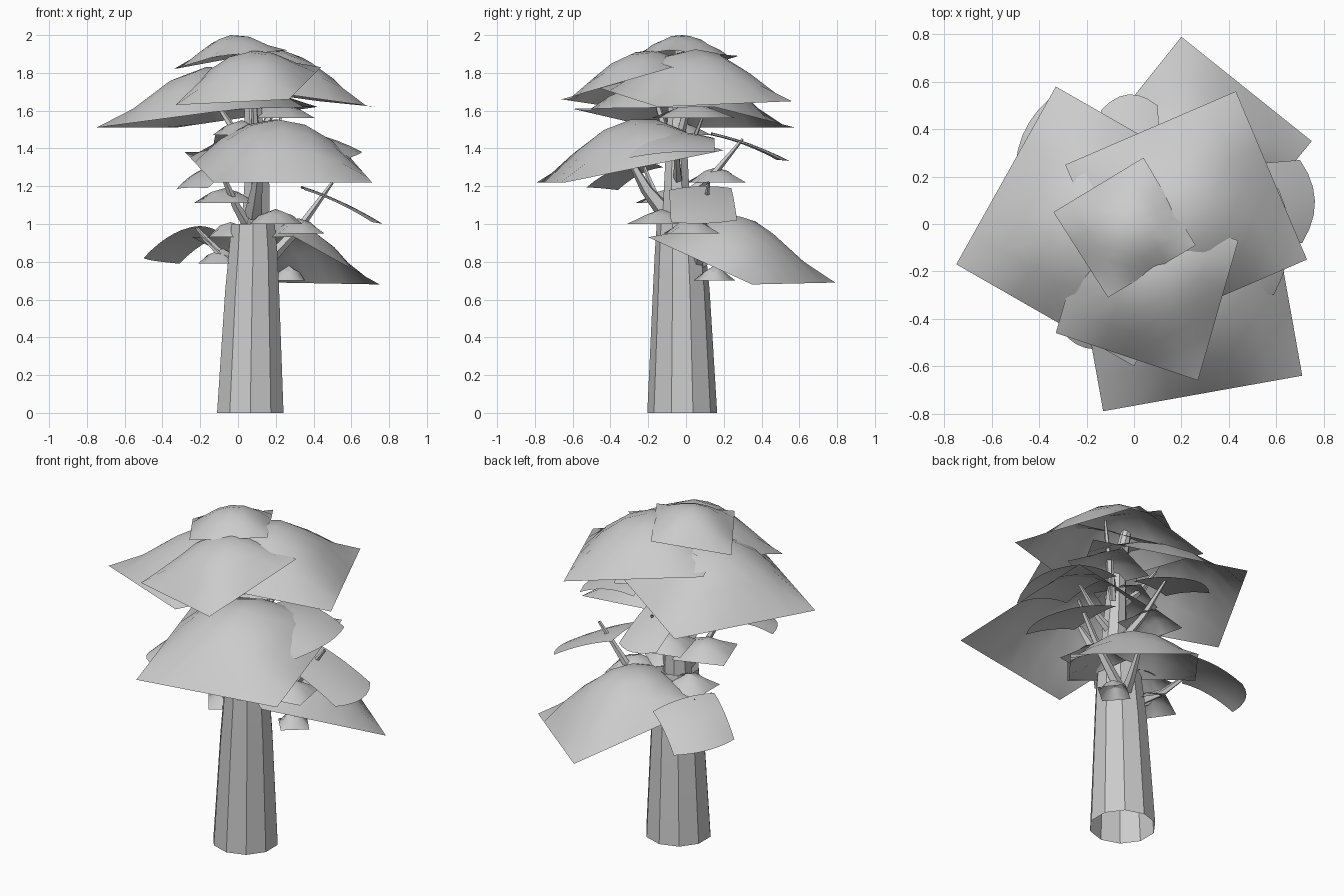
import bpy, bmesh, math
from mathutils import Vector

cube = bpy.data.objects.get("Cube")
if cube:
    bpy.data.objects.remove(cube, do_unlink=True)

grey = bpy.data.materials.new("plain grey")
grey.use_nodes = True
tone = (0.6, 0.6, 0.6, 1)
grey.diffuse_color = tone
grey.node_tree.nodes["Principled BSDF"].inputs["Base Color"].default_value = tone


def finish(name, bm, angle):
    mesh = bpy.data.meshes.new(name)
    bm.to_mesh(mesh)
    bm.free()
    mesh.materials.append(grey)
    obj = bpy.data.objects.new(name, mesh)
    bpy.context.collection.objects.link(obj)
    bpy.ops.object.select_all(action="DESELECT")
    bpy.context.view_layer.objects.active = obj
    obj.select_set(True)
    bpy.ops.object.shade_smooth_by_angle(angle=math.radians(angle))
    return obj


def loft(name, rings, sides):
    """Tube through rings of (centre, radius, tangent); open at both ends."""
    bm = bmesh.new()
    loops = []
    for centre, radius, axis in rings:
        turn = Vector(axis).to_track_quat("Z", "Y")
        steps = [math.tau * (k + 0.5) / sides for k in range(sides)]
        loops.append([bm.verts.new(Vector(centre) + turn @ Vector(
            (radius * math.cos(a), radius * math.sin(a), 0))) for a in steps])
    for low, high in zip(loops, loops[1:]):
        for k in range(sides):
            j = (k + 1) % sides
            bm.faces.new((low[k], low[j], high[j], high[k]))
    return finish(name, bm, 30)


def sheet(name, corners, bulge, curl=False, n=6):
    """Leaf sheet over four corners: domed, or curled with a round outer edge."""
    a, b, c, d = map(Vector, corners)
    bm = bmesh.new()
    grid = []
    for i in range(n + 1):
        row = []
        for j in range(n + 1):
            s, t = i / n, j / n
            p = a.lerp(b, s).lerp(d.lerp(c, s), t)
            u, v = 1 - (2 * s - 1) ** 2, 1 - (2 * t - 1) ** 2
            if curl:
                p += (a + b - c - d) * 0.08 * u * (1 - t)
                p.z += bulge * (u + v) / 2
            else:
                p.z += bulge * u * v
            row.append(bm.verts.new(p))
        grid.append(row)
    for i in range(n):
        for j in range(n):
            bm.faces.new((grid[i][j], grid[i + 1][j], grid[i + 1][j + 1], grid[i][j + 1]))
    bmesh.ops.recalc_face_normals(bm, faces=bm.faces)
    if sum(f.normal.z for f in bm.faces) < 0:
        bmesh.ops.reverse_faces(bm, faces=bm.faces)
    return finish(name, bm, 30)


def branch(name, start, end, thick):
    """Tapering limb that bends upward."""
    a, b = Vector(start), Vector(end)
    mid = a.lerp(b, 0.5) - Vector((0, 0, 0.03))
    loft(name, [(a, thick, mid - a), (mid, thick * 0.65, b - a), (b, thick * 0.25, b - mid)], 5)


# Trunk: wide lower bole and slim leader
up = (0, 0, 1)
loft("trunk", [((0.065, -0.02, 0), 0.185, up), ((0.075, -0.025, 0.65), 0.15, up),
               ((0.08, -0.03, 0.85), 0.135, up), ((0.08, -0.035, 1.0), 0.12, up)], 10)
loft("leader", [((0.09, -0.05, 0.9), 0.085, up), ((0.1, -0.05, 1.2), 0.072, up),
                ((0.08, -0.05, 1.6), 0.05, up), ((0.02, -0.03, 1.95), 0.025, up)], 8)

# Large domed canopy sheets
sheet("crown_sheet", [(-.34, .05, 1.82), (.04, .28, 1.89), (.26, -.09, 1.92), (-.11, -.31, 1.89)], 0.12)
sheet("left_upper_sheet", [(.43, .56, 1.65), (.73, -.15, 1.62), (.01, -.46, 1.72), (-.29, .25, 1.75)], 0.24)
sheet("front_upper_sheet", [(-.33, -.46, 1.63), (.27, -.66, 1.66), (.44, -.07, 1.83), (-.16, .13, 1.8)], 0.18)
sheet("right_upper_sheet", [(-.75, -.17, 1.51), (-.33, .58, 1.51), (.42, .15, 1.62), (0, -.6, 1.61)], 0.27)
sheet("front_middle_sheet", [(-.13, -.79, 1.22), (.71, -.64, 1.22), (.56, .2, 1.39), (-.28, .05, 1.38)], 0.25)
sheet("back_lower_sheet", [(.2, .79, .69), (.75, .35, .68), (.3, -.2, .93), (-.24, .24, .93)], 0.23)

# Curled sheets with the outer edge listed first
sheet("back_right_curl", [(-.5, .25, .82), (-.31, .56, .79), (-.07, .42, .94), (-.26, .1, .98)], 0.05, True)
sheet("left_curl", [(.70, .27, 1.02), (.71, -.08, 1.01), (.35, -.09, 1.18), (.33, .24, 1.19)], 0.03, True)
sheet("back_curl", [(.1, .5, 1.34), (-.14, .48, 1.34), (-.12, .13, 1.47), (.12, .14, 1.47)], 0.03, True)
sheet("left_middle_curl", [(.59, -.3, 1.35), (.61, .15, 1.38), (.25, .15, 1.45), (.25, -.28, 1.47)], 0.06, True)
sheet("front_right_curl", [(-.33, -.36, 1.18), (-.16, -.53, 1.19), (.05, -.3, 1.3), (-.14, -.12, 1.3)], 0.05, True)

# Small sheets around the trunk: centre, half size, turn in degrees
small = [(-.07, -.08, 1.11, .15, 20), (.2, -.13, 1.0, .13, 50), (.32, .03, .95, .13, 10),
         (-.08, .04, .79, .12, 35), (-.04, .02, .93, .12, 0), (.02, -.05, 1.47, .14, 30),
         (.02, .16, 1.22, .13, 15), (.22, .04, 1.56, .17, 25), (.27, .15, .7, .08, 40)]
for k, (x, y, z, half, turn) in enumerate(small):
    corners = []
    for q in range(4):
        a = math.radians(turn + 90 * q + 45)
        corners.append((x + 1.4 * half * math.cos(a), y + 1.4 * half * math.sin(a), z))
    sheet(f"small_sheet_{k + 1}", corners, 0.08, False, 4)

# Limbs carrying the sheets
limbs = [((.15, .06, .8), (.5, .12, 1.22), .035), ((.08, -.1, 1.05), (.12, -.32, 1.38), .05),
         ((.0, 0, .8), (-.22, .24, .98), .03), ((.1, 0, 1.15), (.02, .3, 1.45), .03),
         ((.08, -.06, .95), (-.1, -.22, 1.3), .035), ((.1, 0, .75), (.2, .3, .98), .04),
         ((.1, -.05, 1.4), (.25, .05, 1.85), .03), ((.08, -.05, 1.4), (-.14, .02, 1.68), .03),
         ((.1, -.05, 1.35), (.08, -.2, 1.8), .03), ((.1, -.04, 1.2), (.35, -.05, 1.45), .03),
         ((0, -.06, .8), (-.2, .04, .94), .02), ((.15, 0, 1.4), (.24, .1, 1.6), .02)]
for k, (start, end, thick) in enumerate(limbs):
    branch(f"limb_{k + 1}", start, end, thick)
